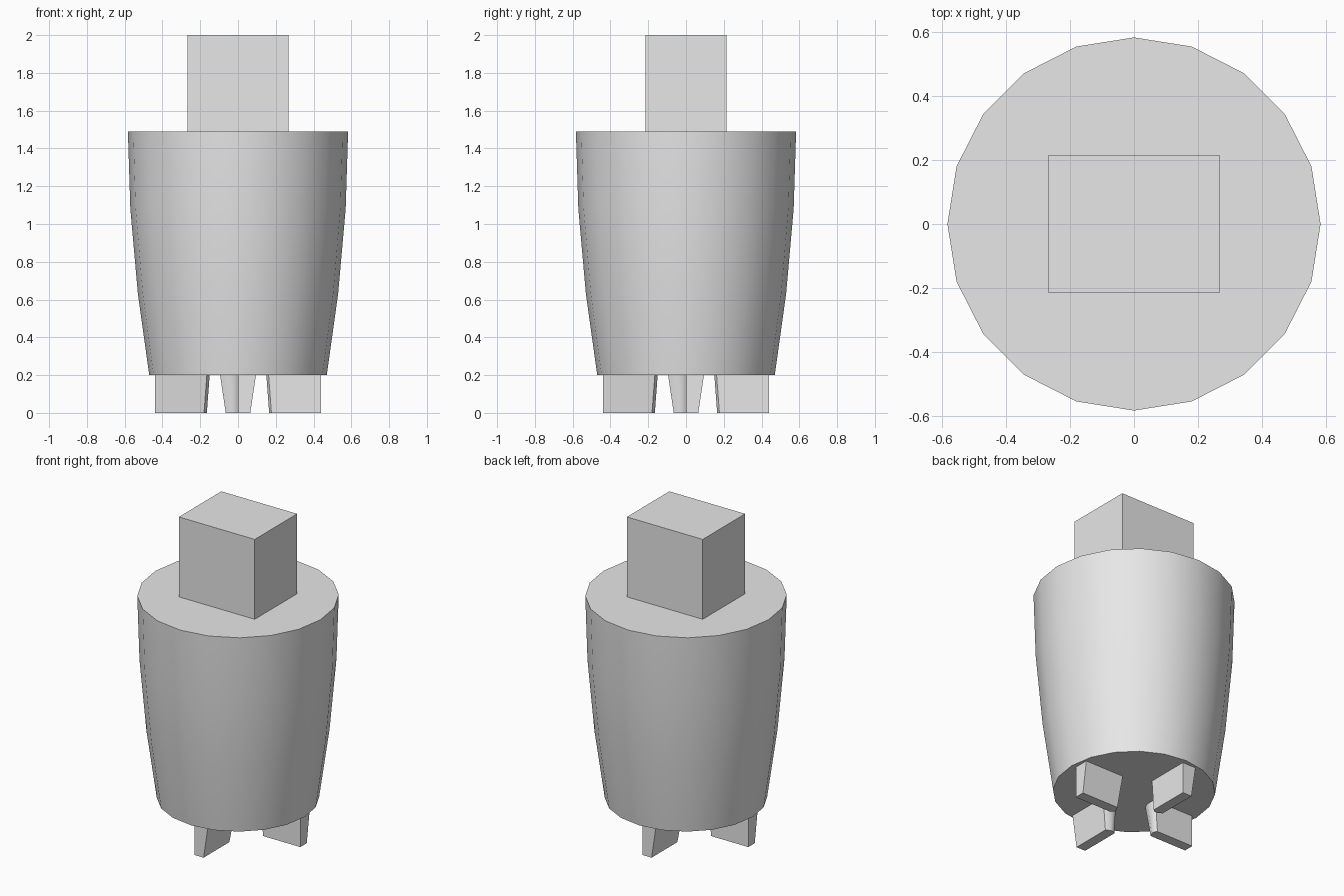
import bpy
import math
from mathutils import Matrix

cube = bpy.data.objects.get("Cube")
if cube:
    bpy.data.objects.remove(cube, do_unlink=True)

grey = bpy.data.materials.new("light_grey")
grey.use_nodes = True
grey.diffuse_color = (0.8, 0.8, 0.8, 1)
grey.node_tree.nodes["Principled BSDF"].inputs["Base Color"].default_value = (0.8, 0.8, 0.8, 1)


def loft(name, rings, smooth_angle=None):
    """Skin a stack of equal-sized rings and cap both ends."""
    n = len(rings[0])
    verts = [p for ring in rings for p in ring]
    faces = [tuple(reversed(range(n))), tuple(range(len(verts) - n, len(verts)))]
    for k in range(len(rings) - 1):
        for i in range(n):
            j = (i + 1) % n
            faces.append((k * n + i, k * n + j, (k + 1) * n + j, (k + 1) * n + i))
    mesh = bpy.data.meshes.new(name)
    mesh.from_pydata(verts, [], faces)
    mesh.materials.append(grey)
    obj = bpy.data.objects.new(name, mesh)
    bpy.context.collection.objects.link(obj)
    if smooth_angle:
        bpy.ops.object.select_all(action='DESELECT')
        obj.select_set(True)
        bpy.context.view_layer.objects.active = obj
        bpy.ops.object.shade_smooth_by_angle(angle=math.radians(smooth_angle))
    return obj


def circle(radius, z, sides=20):
    steps = [2 * math.pi * i / sides for i in range(sides)]
    return [(radius * math.cos(a), radius * math.sin(a), z) for a in steps]


def leg_ring(z, inner, width, outer=0.44):
    """Fin cross-section: one side on the axis, chamfered inner end."""
    return [(outer, 0, z), (outer, width, z), (inner + 0.015, width, z),
            (inner, width * 0.6, z), (inner, 0.018, z), (inner + 0.012, 0, z)]


# Tapered round body
profile = [(0.47, 0.2), (0.53, 0.63), (0.57, 1.08), (0.583, 1.49)]
loft("body", [circle(r, z) for r, z in profile], 40)

# Square block on top
block = [(-0.268, -0.214), (0.268, -0.214), (0.268, 0.214), (-0.268, 0.214)]
loft("top_block", [[(x, y, z) for x, y in block] for z in (1.49, 2.0)])

# Four pinwheel legs, each tapering on one side
for i, side in enumerate(("left", "back", "right", "front")):
    leg = loft(side + "_leg", [leg_ring(0, 0.165, 0.065), leg_ring(0.2, 0.15, 0.095)], 40)
    leg.data.transform(Matrix.Rotation(i * math.pi / 2, 4, 'Z'))
